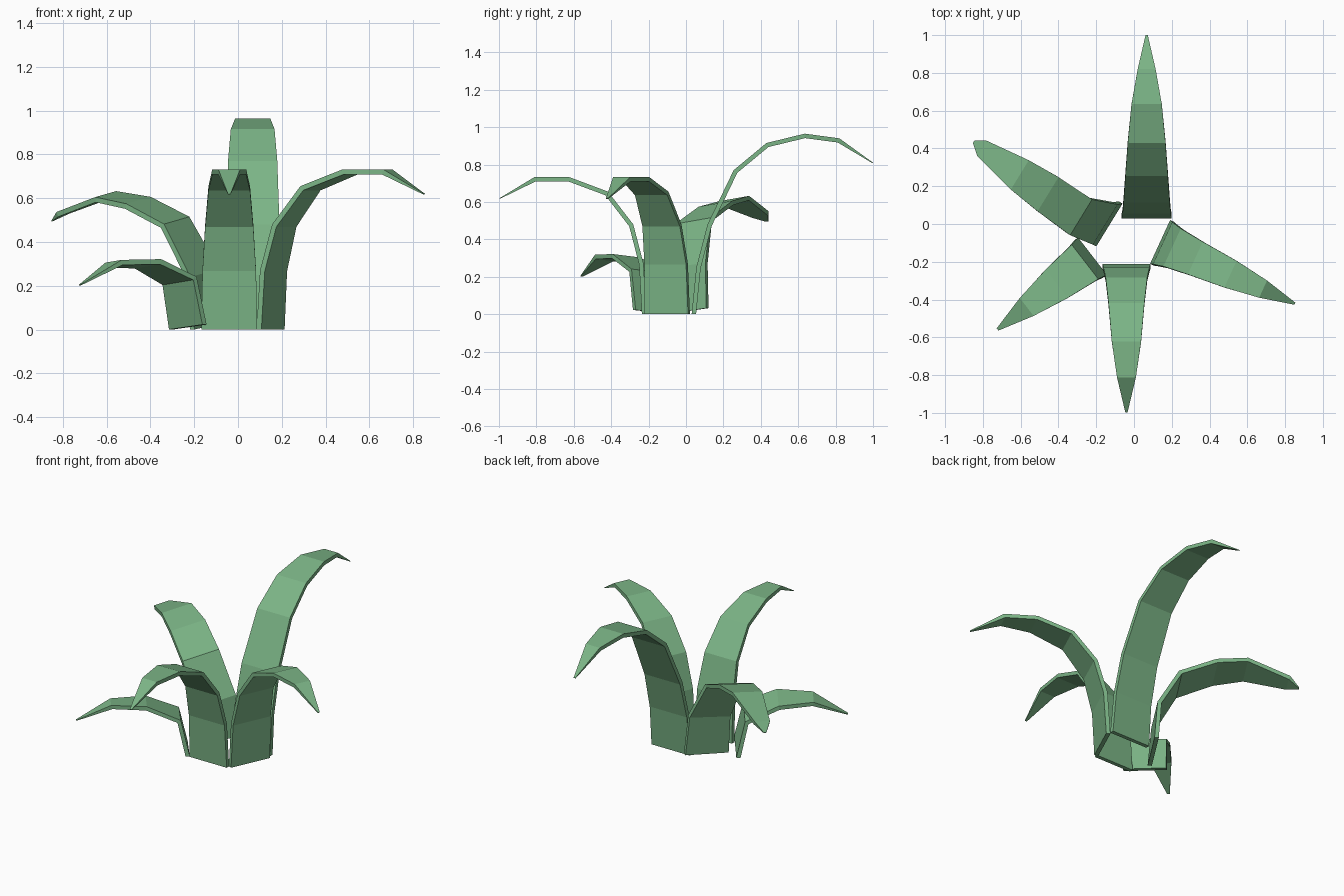
import bpy, bmesh, math
from mathutils import Vector

if "Cube" in bpy.data.objects:
    bpy.data.objects.remove(bpy.data.objects["Cube"])

green = bpy.data.materials.new("leaf green")
green.diffuse_color = (0.2, 0.46, 0.24, 1)
green.use_nodes = True
green.node_tree.nodes["Principled BSDF"].inputs["Base Color"].default_value = green.diffuse_color


def leaf(name, base, angle, stations, roll=0.0, thick=0.024):
    """Bent, tapering blade. Each station: (distance out, height, width, sideways shift)."""
    a = math.radians(angle)
    out = Vector((math.cos(a), math.sin(a), 0))
    side = Vector((-math.sin(a), math.cos(a), roll))
    up = Vector((0, 0, 1))
    origin = Vector((base[0], base[1], 0))
    n = len(stations)
    bm = bmesh.new()
    rings = []
    for i, (d, z, w, shift) in enumerate(stations):
        p, q = stations[max(i - 1, 0)], stations[min(i + 1, n - 1)]
        tangent = (out * (q[0] - p[0]) + up * (q[1] - p[1])).normalized()
        # direction towards the outer / under side of the blade
        under = out * tangent.z - up * tangent.dot(out)
        if i == 0:
            under = out
        t = 0.004 if i == n - 1 else thick
        c = origin + out * d + up * z
        l, r = c + side * (shift + w / 2), c + side * (shift - w / 2)
        ring = [l, r, r + under * t, l + under * t]
        for v in ring:
            v.z = max(v.z, 0)
        rings.append([bm.verts.new(v) for v in ring])
    for r0, r1 in zip(rings, rings[1:]):
        for k in range(4):
            m = (k + 1) % 4
            bm.faces.new((r0[k], r0[m], r1[m], r1[k]))
    bm.faces.new(rings[0])
    bm.faces.new(rings[-1][::-1])
    bmesh.ops.recalc_face_normals(bm, faces=bm.faces)
    me = bpy.data.meshes.new(name)
    bm.to_mesh(me)
    bm.free()
    me.materials.append(green)
    ob = bpy.data.objects.new(name, me)
    bpy.context.collection.objects.link(ob)
    return ob


# tall leaf at the back
tall = [(0, 0, .265, 0), (.025, .25, .255, 0), (.085, .48, .245, 0), (.225, .77, .225, 0),
        (.40, .915, .2, 0), (.605, .965, .16, 0), (.79, .94, .095, 0), (.97, .81, .012, 0)]
leaf("back_leaf", (.067, .03), 90, tall)

# two equal medium leaves, front and right
medium = [(0, 0, .255, 0), (.015, .27, .245, 0), (.07, .48, .22, 0), (.205, .655, .19, 0),
          (.41, .732, .155, 0), (.6, .732, .1, 0), (.785, .62, .012, 0)]
leaf("front_leaf", (-.04, -.212), -90, medium)
leaf("right_leaf", (.138, -.095), -24.6, medium)

# broad, blunt, slightly rolled leaf at the left back
broad = [(0, .012, .265, 0), (.02, .26, .25, .01), (.149, .505, .222, .044), (.362, .595, .212, .031),
         (.543, .622, .182, .022), (.787, .545, .095, .007), (.843, .498, .015, 0)]
leaf("left_back_leaf", (-.13, -.005), 148.5, broad, roll=-.15)

# short low leaf at the left front
short = [(0, .01, .25, 0), (.05, .23, .23, 0), (.24, .312, .19, 0),
         (.44, .312, .12, 0), (.635, .205, .015, 0)]
leaf("left_front_leaf", (-.22, -.17), 217.7, short, roll=.1)
